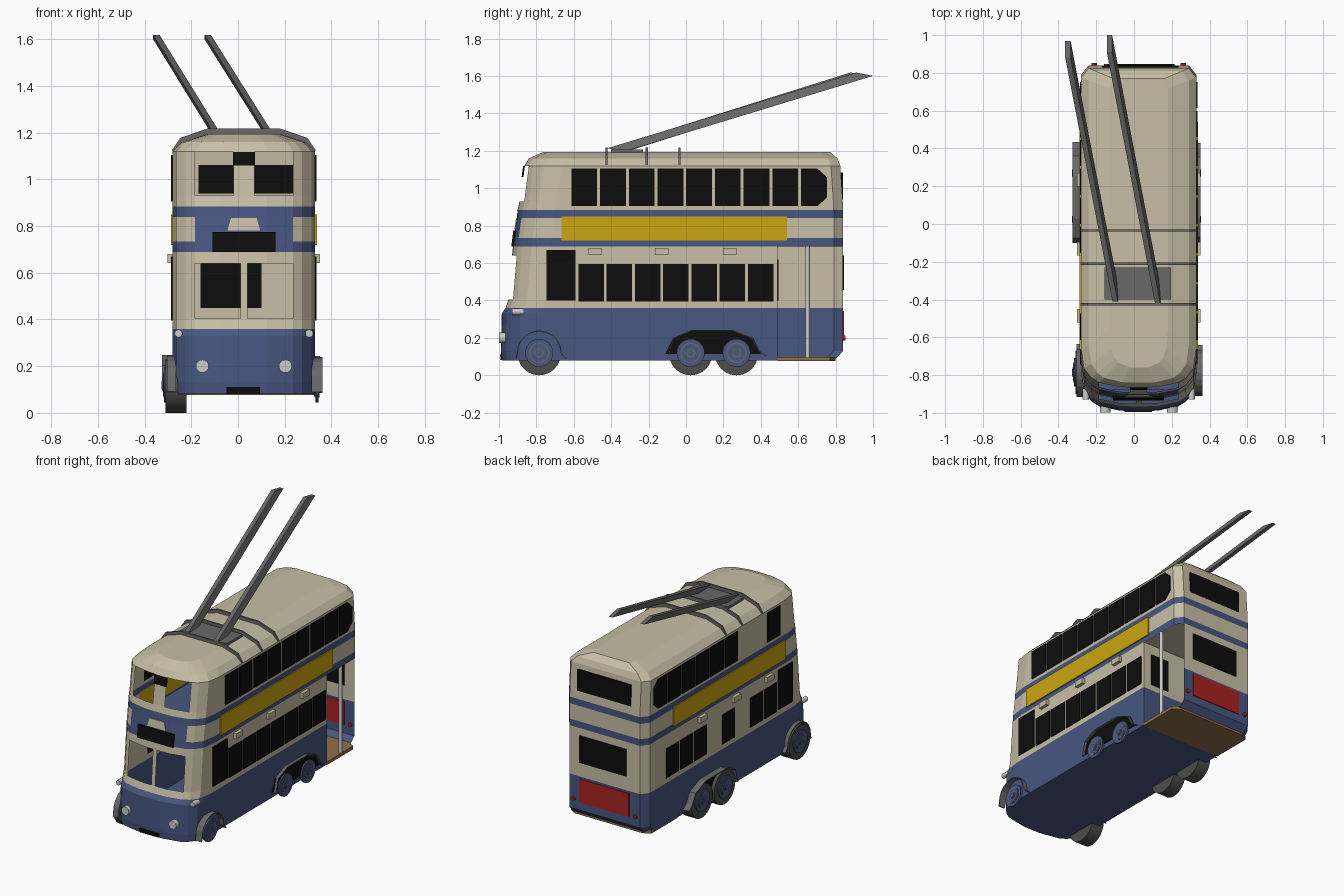
import bpy, math
from mathutils import Vector

if "Cube" in bpy.data.objects:
    bpy.data.objects.remove(bpy.data.objects["Cube"])

CX = 0.025      # body centre line
HW = 0.305      # body half width


def mat(name, r, g, b):
    m = bpy.data.materials.new(name)
    m.diffuse_color = (r, g, b, 1)
    m.use_nodes = True
    m.node_tree.nodes["Principled BSDF"].inputs["Base Color"].default_value = m.diffuse_color
    return m


CREAM = mat("cream", 0.58, 0.52, 0.38)
BLUE = mat("blue", 0.065, 0.095, 0.22)
BLACK = mat("black", 0.004, 0.004, 0.004)
YELLOW = mat("yellow", 0.60, 0.38, 0.006)
RED = mat("red", 0.40, 0.015, 0.015)
GREY = mat("grey", 0.14, 0.14, 0.14)
RUBBER = mat("rubber", 0.075, 0.075, 0.07)
BROWN = mat("brown", 0.28, 0.16, 0.07)
LAMP = mat("lamp", 0.6, 0.6, 0.58)


def make(name, verts, faces, mats, idx=None):
    me = bpy.data.meshes.new(name)
    me.from_pydata([tuple(v) for v in verts], [], faces)
    for m in mats:
        me.materials.append(m)
    if idx:
        me.polygons.foreach_set("material_index", idx)
    me.update()
    ob = bpy.data.objects.new(name, me)
    bpy.context.collection.objects.link(ob)
    return ob


def prism(name, base, offset, m):
    """Extrude a polygon along an offset vector."""
    n, off = len(base), Vector(offset)
    a = [Vector(p) for p in base]
    faces = [tuple(range(n))[::-1], tuple(range(n, 2 * n))]
    faces += [(i, (i + 1) % n, n + (i + 1) % n, n + i) for i in range(n)]
    return make(name, a + [p + off for p in a], faces, [m])


def box(name, x0, x1, y0, y1, z0, z1, m):
    return prism(name, [(x0, y0, z0), (x1, y0, z0), (x1, y1, z0), (x0, y1, z0)],
                 (0, 0, z1 - z0), m)


def cyl(name, loc, r, depth, axis, m, n=24):
    rot = {"x": (0, math.pi / 2, 0), "y": (math.pi / 2, 0, 0), "z": (0, 0, 0)}[axis]
    bpy.ops.mesh.primitive_cylinder_add(vertices=n, radius=r, depth=depth, location=loc, rotation=rot)
    ob = bpy.context.object
    ob.name = name
    ob.data.materials.append(m)
    bpy.ops.object.shade_smooth_by_angle(angle=math.radians(40))
    return ob


# Body shell: plan outlines stacked by height (z, front y, back y, half width)
LEVELS = [(0.08, -0.985, 0.79, HW), (0.13, -0.99, 0.84, HW), (0.33, -0.985, 0.84, HW),
          (0.36, -0.965, 0.84, HW), (0.405, -0.95, 0.84, HW), (0.64, -0.93, 0.84, HW),
          (0.69, -0.925, 0.84, HW), (0.735, -0.92, 0.84, HW), (0.84, -0.905, 0.84, HW),
          (0.885, -0.90, 0.84, HW), (0.93, -0.89, 0.838, HW), (1.12, -0.865, 0.825, HW),
          (1.16, -0.84, 0.81, 0.265), (1.195, -0.76, 0.77, 0.155)]


def ring(z, yf, yb, hw):
    half = [(0.015, yf), (0.045, yf), (0.10, yf + 0.002), (0.21, yf + 0.025), (0.25, yf + 0.05),
            (0.29, yf + 0.10), (HW, yf + 0.20), (HW, 0.49), (HW, yb - 0.05), (0.265, yb)]
    half = [(x * hw / HW, y) for x, y in half]
    return [(CX + x, y, z) for x, y in half] + [(CX - x, y, z) for x, y in half[::-1]]


def front_y(z):
    for a, b in zip(LEVELS, LEVELS[1:]):
        if a[0] <= z <= b[0]:
            return a[1] + (b[1] - a[1]) * (z - a[0]) / (b[0] - a[0])


N = 20
verts = [v for lv in LEVELS for v in ring(*lv)]
faces, idx = [], []
for k in range(len(LEVELS) - 1):
    zm = (LEVELS[k][0] + LEVELS[k + 1][0]) / 2
    for s in range(N):
        f = min(s, 18 - s) if s < 19 else -1          # mirrored segment number
        front = f <= 2 and s != 9
        if 0.405 < zm < 0.64 and f in (0, 1, 2):      # cab windscreens
            continue
        if 0.93 < zm < 1.12 and f in (1, 2):          # upper deck front windows
            continue
        if s in (7, 8) and zm < 0.69:                 # open rear platform
            continue
        t = (s + 1) % N
        faces.append((k * N + s, k * N + t, (k + 1) * N + t, (k + 1) * N + s))
        blue = (zm < 0.36 or 0.69 < zm < 0.735 or 0.84 < zm < 0.885
                or (front and 0.69 < zm < 0.885))
        idx.append(1 if blue else 0)
top = (len(LEVELS) - 1) * N
faces += [tuple(range(N))[::-1], tuple(range(top, top + N))]
idx += [1, 0]
make("body_shell", verts, faces, [CREAM, BLUE], idx)

# Interior: decks, platform and bulkhead
xl, xr = CX - HW, CX + HW
deck = [(CX + sx * w, y, 0.692) for sx, w, y in
        [(-1, 0.2, -0.88), (1, 0.2, -0.88), (1, 0.3, -0.7), (1, 0.3, 0.79), (1, 0.26, 0.835),
         (-1, 0.26, 0.835), (-1, 0.3, 0.79), (-1, 0.3, -0.7)]]
prism("lower_ceiling", deck, (0, 0, 0.01), CREAM)
prism("upper_floor", [(x, y, 0.704) for x, y, z in deck], (0, 0, 0.01), BLUE)
prism("rear_platform", [(xl, 0.49, 0.076), (xr, 0.49, 0.076), (xr, 0.77, 0.076),
                        (xr - 0.05, 0.80, 0.076), (xl + 0.05, 0.80, 0.076), (xl, 0.77, 0.076)],
      (0, 0, 0.022), BROWN)
box("bulkhead_lower", xl + 0.003, xr - 0.003, 0.478, 0.49, 0.08, 0.36, BLUE)
box("bulkhead_upper", xl + 0.003, xr - 0.003, 0.478, 0.49, 0.36, 0.69, CREAM)
box("bulkhead_window_front", -0.16, 0.10, 0.472, 0.478, 0.45, 0.64, BLACK)
box("bulkhead_window_back", 0.13, 0.27, 0.49, 0.495, 0.40, 0.62, BLACK)
cyl("platform_pole", (xr - 0.012, 0.65, 0.39), 0.012, 0.61, "z", LAMP, 12)


# Plates on the two sides
def side_plate(name, side, pts, m, thick=0.006):
    x = CX + side * HW
    prism(name, [(x, y, z) for y, z in pts], (side * thick, 0, 0), m)


def rect(y0, y1, z0, z1):
    return [(y0, z0), (y1, z0), (y1, z1), (y0, z1)]


for side, tag in ((1, "right"), (-1, "left")):
    for i in range(9):
        if side < 0 and i in (1, 2):
            continue
        y0 = -0.613 + 0.1535 * i
        p = rect(y0, y0 + 0.138, 0.905, 1.105)
        if i == 8:
            y1 = y0 + 0.138
            p = [(y0, 0.905), (y1 - 0.05, 0.905), (y1, 0.95), (y1, 1.06), (y1 - 0.05, 1.105), (y0, 1.105)]
        side_plate(f"upper_window_{tag}", side, p, BLACK)
    side_plate(f"cab_side_window_{tag}", side, rect(-0.745, -0.59, 0.40, 0.67), BLACK)
    for i in (range(7) if side > 0 else (0, 1, 3, 5, 6, 7)):
        y0 = -0.575 + 0.151 * i
        side_plate(f"lower_window_{tag}", side, rect(y0, y0 + 0.136, 0.395, 0.595), BLACK)
    side_plate(f"advert_panel_{tag}", side, rect(-0.665, 0.54, 0.72, 0.85), YELLOW, 0.008)
    for y in (-0.485, -0.13, 0.235):
        side_plate(f"vent_{tag}", side, rect(y - 0.036, y + 0.036, 0.642, 0.68), CREAM, 0.022)

    # Wheels, hubs and arches
    side_plate(f"rear_wheel_recess_{tag}", side,
               [(-0.11, 0.115), (0.40, 0.115), (0.36, 0.20), (0.25, 0.24), (0.03, 0.24), (-0.07, 0.20)], BLACK)
    xo = CX + side * HW
    for y in (-0.785, 0.025, 0.27):
        if side < 0:
            cyl("tyre", (-0.265, y, 0.115), 0.115, 0.09, "x", RUBBER)
        hx = xo + side * (0.008 if side > 0 else 0.03)
        for r, d, m in ((0.075, 0.014, BLUE), (0.055, 0.020, GREY), (0.047, 0.024, BLUE),
                        (0.025, 0.030, GREY), (0.018, 0.036, BLUE)):
            cyl(f"hub_{tag}", (hx, y, 0.12), r, d, "x", m)
    front_arch = [(-0.785 + 0.12 * math.cos(a), 0.12 + 0.12 * math.sin(a))
                  for a in [math.pi * j / 10 for j in range(11)]]
    front_arch = [(-0.64, 0.09)] + front_arch + [(-0.91, 0.09)]
    rear_arch = [(0.43, 0.105), (0.395, 0.13), (0.355, 0.20), (0.25, 0.243), (0.03, 0.243),
                 (-0.07, 0.20), (-0.095, 0.11)]
    for nm, pr, w in (("front_arch", front_arch, 0.032 if side > 0 else 0.025),
                      ("rear_arch", rear_arch, 0.022 if side > 0 else 0.045)):
        x0 = xo - side * 0.015
        x1 = xo + side * w
        n = len(pr)
        ob = make(f"{nm}_{tag}", [(x0, y, z) for y, z in pr] + [(x1, y, z) for y, z in pr],
                  [(i, i + 1, n + i + 1, n + i) for i in range(n - 1)], [GREY])
        ob.modifiers.new("thickness", "SOLIDIFY").thickness = 0.006


# Front details, following the lean of the front
def front_plate(name, pts, m, lift=0.006):
    prism(name, [(x, front_y(z) + 0.004, z) for x, z in pts], (0, -lift - 0.004, 0), m)


front_plate("destination_blind", [(-0.11, 0.69), (0.16, 0.69), (0.16, 0.775), (-0.11, 0.775)], BLACK, 0.009)
front_plate("route_number_box", [(-0.022, 1.06), (0.072, 1.06), (0.072, 1.118), (-0.022, 1.118)], BLACK)
front_plate("front_badge_panel", [(-0.045, 0.782), (0.095, 0.782), (0.08, 0.835), (-0.03, 0.835)], CREAM, 0.004)
front_plate("number_plate", [(-0.05, 0.082), (0.095, 0.082), (0.095, 0.11), (-0.05, 0.11)], BLACK)
for s in (-1, 1):
    cyl("headlamp", (CX + s * 0.178, -0.982, 0.2), 0.028, 0.034, "y", LAMP, 16)
    cyl("side_lamp", (CX + s * 0.28, -0.90, 0.34), 0.017, 0.06, "y", LAMP, 12)
    cyl("tail_lamp", (CX + s * 0.235, 0.843, 0.2), 0.014, 0.02, "y", RED, 12)

# Rear details
box("rear_upper_window", -0.17, 0.235, 0.829, 0.839, 0.94, 1.085, BLACK)
box("rear_lower_window", -0.14, 0.215, 0.836, 0.846, 0.455, 0.64, BLACK)
box("rear_red_panel", -0.16, 0.215, 0.836, 0.846, 0.185, 0.345, RED)

# Roof ribs, pole base and trolley poles
box("pole_base", -0.155, 0.195, -0.40, -0.23, 1.19, 1.207, GREY)
for y in (-0.425, -0.21, -0.035):
    outer = [(0.308, 1.125), (0.272, 1.178), (0.155, 1.218)]
    inner = [(0.15, 1.19), (0.26, 1.155), (0.30, 1.115)]
    pts = [(CX - x, z) for x, z in outer] + [(CX + x, z) for x, z in outer[::-1]]
    pts += [(CX + x, z) for x, z in inner[::-1]] + [(CX - x, z) for x, z in inner[::-1]][::-1]
    n = 6
    v = [(x, y + d, z) for d in (-0.006, 0.006) for x, z in pts]
    m = len(pts)
    f = []
    for i in range(n - 1):      # outer and inner rows paired into strips
        a, b, c, d = i, i + 1, m - 2 - i, m - 1 - i
        f += [(a, b, c, d), (m + d, m + c, m + b, m + a), (a, m + a, m + b, b), (d, c, m + c, m + d)]
    make("roof_rib", v, f, [GREY])
for a, b in (((-0.10, -0.36, 1.20), (-0.35, 0.93, 1.605)), ((0.125, -0.37, 1.20), (-0.13, 0.96, 1.605))):
    a, b = Vector(a), Vector(b)
    cut = [(-0.014, 0.04, -0.004), (0.014, 0.04, -0.004), (0.014, -0.05, 0.014), (-0.014, -0.05, 0.014)]
    prism("trolley_pole", [a + Vector(c) for c in cut], b - a, GREY)
